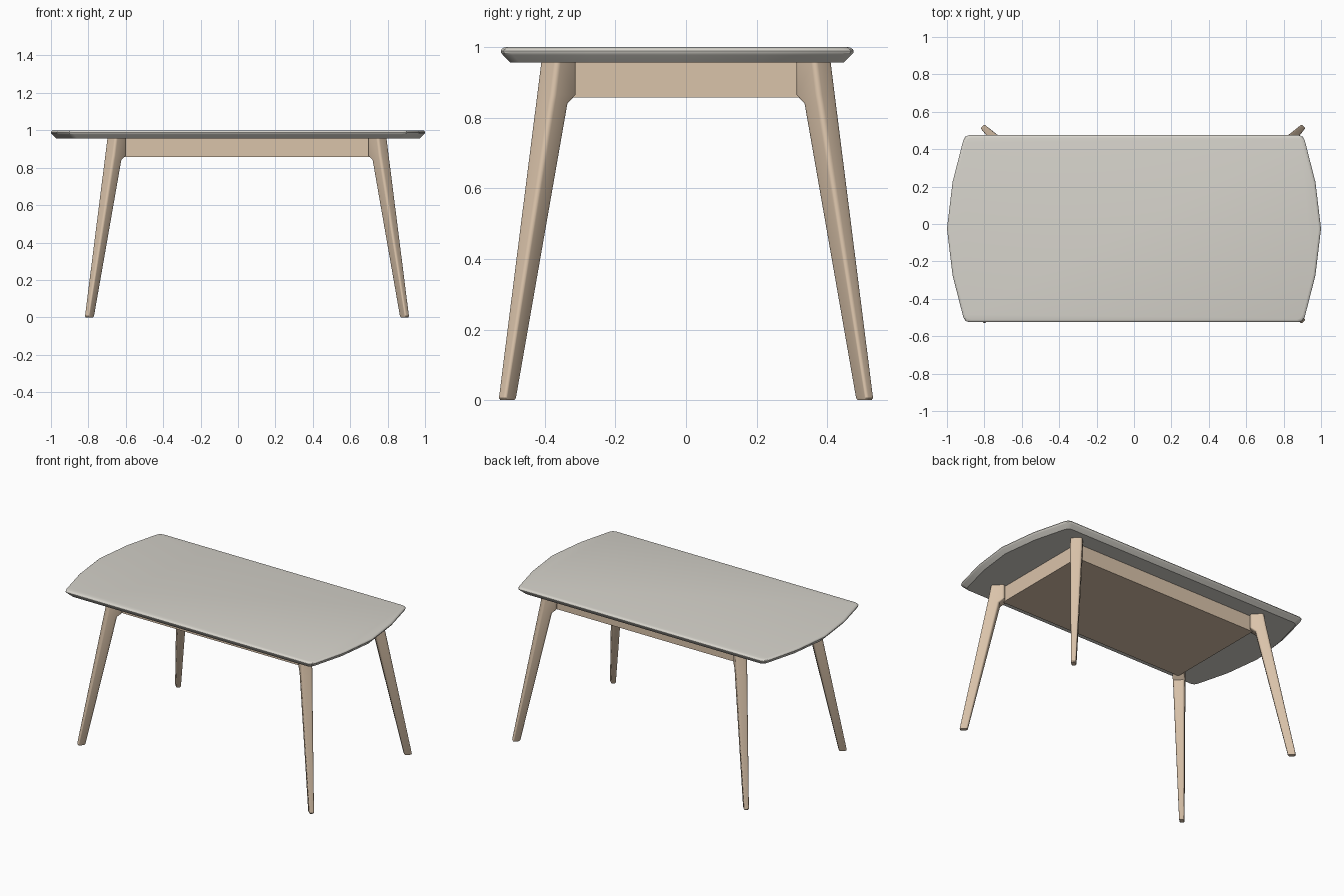
import bpy, bmesh, math
from mathutils import Vector

if "Cube" in bpy.data.objects:
    bpy.data.objects.remove(bpy.data.objects["Cube"])


def material(name, rgb):
    m = bpy.data.materials.new(name)
    m.diffuse_color = (*rgb, 1)
    m.use_nodes = True
    m.node_tree.nodes["Principled BSDF"].inputs["Base Color"].default_value = m.diffuse_color
    return m


STONE = material("warm grey top", (0.672, 0.651, 0.597))
WOOD = material("light wood", (0.701, 0.546, 0.402))


def loft(name, rings, mat, angle=30):
    """Skin a stack of equal-length point rings and cap both ends."""
    bm = bmesh.new()
    loops = [[bm.verts.new(p) for p in ring] for ring in rings]
    n = len(loops[0])
    for a, b in zip(loops, loops[1:]):
        for i in range(n):
            j = (i + 1) % n
            bm.faces.new((a[i], a[j], b[j], b[i]))
    bm.faces.new(loops[0])
    bm.faces.new(loops[-1])
    bmesh.ops.recalc_face_normals(bm, faces=bm.faces)
    me = bpy.data.meshes.new(name)
    bm.to_mesh(me)
    bm.free()
    me.materials.append(mat)
    ob = bpy.data.objects.new(name, me)
    bpy.context.collection.objects.link(ob)
    bpy.ops.object.select_all(action='DESELECT')
    ob.select_set(True)
    bpy.context.view_layer.objects.active = ob
    bpy.ops.object.shade_smooth_by_angle(angle=math.radians(angle))
    return ob


# Tabletop: straight long sides, faceted bowed ends, undercut rim
quarter = [(1, 0), (0.97, 0.25), (0.913, 0.472), (0.902, 0.492), (0.882, 0.5)]
half = quarter + [(-x, y) for x, y in reversed(quarter)]
outline = half + [(-x, -y) for x, y in half[1:-1]]
TOP_Y = -0.025
rim = [(0.957, 0.027), (0.978, 0.006), (0.984, 0.001), (0.989, 0.0),
       (0.994, 0.002), (0.998, 0.007), (1.0, 0.014)]
loft("tabletop",
     [[(x * (1 - i), y * (1 - 2 * i) + TOP_Y, z) for x, y in outline] for z, i in rim],
     STONE)

# Under-frame: solid apron box set between the legs
BASE_X = 0.048
loft("apron",
     [[(BASE_X + sx * 0.678, sy * 0.342, z)
       for sx, sy in ((-1, -1), (1, -1), (1, 1), (-1, 1))] for z in (0.857, 0.957)],
     WOOD)


# Legs: rounded bars turned to the diagonal, splayed outward, tapering to the foot
def leg_ring(z, y_in, y_out, b, c, sx, sy):
    """Rounded rectangle spanning y_in..y_out; b = half width across, c = corner radius."""
    mid, h = (y_in + y_out) / 2, (y_out - y_in) / 2
    a = (h - c) * math.sqrt(2) - b + 2 * c
    pts = []
    for k, (u, v) in enumerate(((1, 1), (-1, 1), (-1, -1), (1, -1))):
        for s in range(5):
            t = math.radians(90 * k + 22.5 * s)
            r = u * (a - c) + c * math.cos(t)
            w = v * (b - c) + c * math.sin(t)
            x = mid + 0.336 + (r - w) / math.sqrt(2)
            y = mid + (r + w) / math.sqrt(2)
            pts.append(Vector((BASE_X + sx * x, sy * y, z)))
    return pts


# z, inner y, outer y, half width, corner radius (block at the apron, then taper)
stations = [(0.0, 0.487, 0.526, 0.012, 0.007), (0.006, 0.482, 0.530, 0.015, 0.008),
            (0.841, 0.336, 0.4245, 0.035, 0.014), (0.865, 0.313, 0.4215, 0.036, 0.014),
            (0.957, 0.313, 0.410, 0.036, 0.014)]
for sx, side in ((-1, "left"), (1, "right")):
    for sy, end in ((-1, "front"), (1, "back")):
        loft(f"{end}_{side}_leg", [leg_ring(*s, sx, sy) for s in stations], WOOD)
